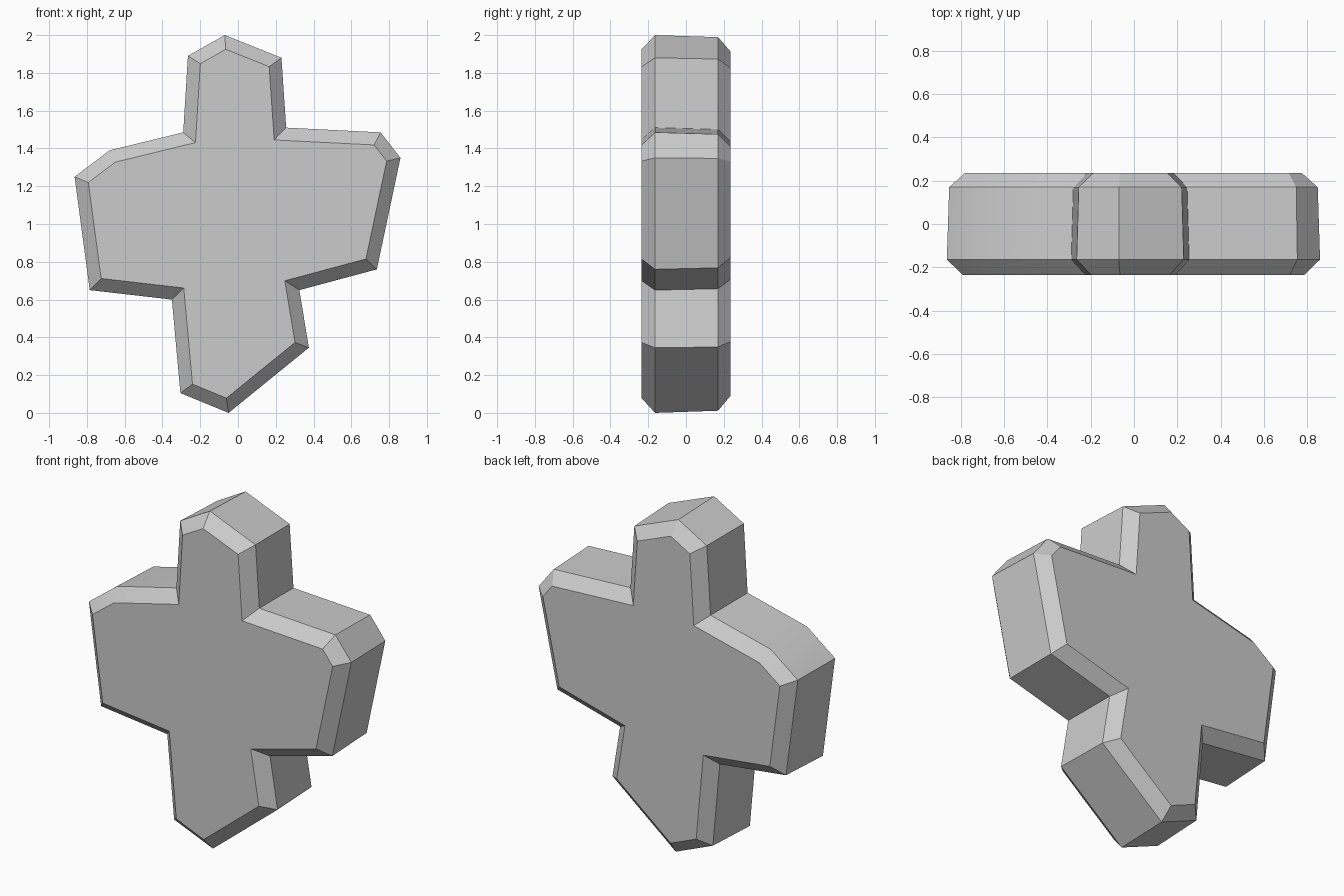
import bpy, bmesh
from mathutils import Vector

cube = bpy.data.objects.get("Cube")
if cube:
    bpy.data.objects.remove(cube, do_unlink=True)

# Cross-shaped outline in x and z, clockwise from the peak
OUTLINE = [Vector(p) for p in (
    (-0.07, 2.0), (0.23, 1.88), (0.255, 1.51), (0.755, 1.485),
    (0.86, 1.35), (0.735, 0.76), (0.325, 0.65), (0.375, 0.345),
    (-0.05, 0.0), (-0.305, 0.105), (-0.35, 0.60), (-0.785, 0.65),
    (-0.865, 1.25), (-0.68, 1.39), (-0.29, 1.485), (-0.265, 1.89))]


def inset(points, d):
    """Move every edge inward by d, keeping mitred corners."""
    result = []
    for i, p in enumerate(points):
        a = (p - points[i - 1]).normalized()
        b = (points[(i + 1) % len(points)] - p).normalized()
        na, nb = Vector((a.y, -a.x)), Vector((b.y, -b.x))
        result.append(p + (na + nb) * d / (1 + na.dot(nb)))
    return result


# Slab: front face, chamfer, slightly tapered rim, chamfer, back face
LAYERS = ((-0.235, 0.068), (-0.164, 0.0), (0.17, 0.01), (0.235, 0.078))
bm = bmesh.new()
rings = [[bm.verts.new((p.x, y, p.y)) for p in inset(OUTLINE, d)] for y, d in LAYERS]
bm.faces.new(rings[0])
bm.faces.new(rings[-1])
for r, s in zip(rings, rings[1:]):
    for i in range(len(r)):
        bm.faces.new((r[i - 1], r[i], s[i], s[i - 1]))
bmesh.ops.recalc_face_normals(bm, faces=bm.faces)
mesh = bpy.data.meshes.new("stone_slab")
bm.to_mesh(mesh)
bm.free()

slab = bpy.data.objects.new("stone_slab", mesh)
bpy.context.collection.objects.link(slab)

# Plain grey stone
grey = bpy.data.materials.new("stone_grey")
grey.use_nodes = True
colour = (0.6, 0.6, 0.6, 1)
grey.diffuse_color = colour
grey.node_tree.nodes["Principled BSDF"].inputs["Base Color"].default_value = colour
mesh.materials.append(grey)

# Blend only the gentle shoulder corner
bpy.ops.object.select_all(action="DESELECT")
slab.select_set(True)
bpy.context.view_layer.objects.active = slab
bpy.ops.object.shade_smooth_by_angle()
